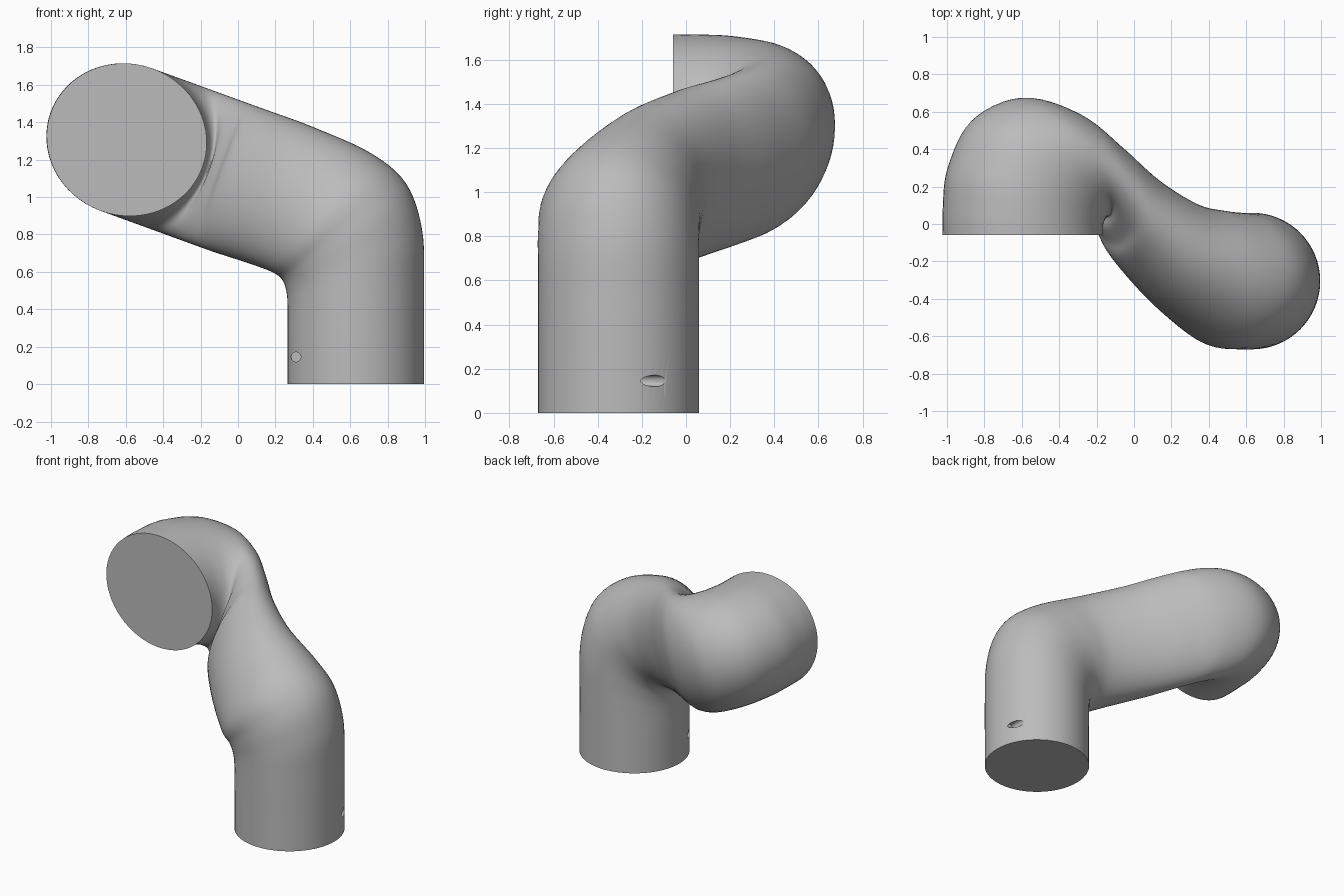
import bpy, bmesh, math
from mathutils import Vector

if "Cube" in bpy.data.objects:
    bpy.data.objects.remove(bpy.data.objects["Cube"], do_unlink=True)

SIDES, STEPS = 64, 6
PIPE_X, PIPE_Y, PIPE_R, SEAM = 0.63, -0.305, 0.365, 0.28

grey = bpy.data.materials.new("plain grey")
grey.diffuse_color = (0.5, 0.5, 0.5, 1)
grey.use_nodes = True
grey.node_tree.nodes["Principled BSDF"].inputs["Base Color"].default_value = (0.5, 0.5, 0.5, 1)


def finish(name, bm):
    bmesh.ops.recalc_face_normals(bm, faces=bm.faces)
    mesh = bpy.data.meshes.new(name)
    bm.to_mesh(mesh)
    bm.free()
    obj = bpy.data.objects.new(name, mesh)
    bpy.context.collection.objects.link(obj)
    mesh.materials.append(grey)
    return obj


def select(obj):
    bpy.ops.object.select_all(action='DESELECT')
    obj.select_set(True)
    bpy.context.view_layer.objects.active = obj


def smooth(obj):
    select(obj)
    bpy.ops.object.shade_smooth_by_angle(angle=math.radians(40))


def loft(name, rings):
    """Skin capped elliptical rings given as (centre, half axis a, half axis b)."""
    bm = bmesh.new()
    loops = []
    for c, a, b in rings:
        angles = [2 * math.pi * i / SIDES for i in range(SIDES)]
        loops.append([bm.verts.new(c + a * math.cos(t) + b * math.sin(t)) for t in angles])
    for p, q in zip(loops, loops[1:]):
        for i in range(SIDES):
            j = (i + 1) % SIDES
            bm.faces.new((p[i], p[j], q[j], q[i]))
    bm.faces.new(loops[0])
    bm.faces.new(loops[-1])
    return finish(name, bm)


def elbow_ring(outer, inner, y, bx, by):
    """Ring from its outer and inner (x, z) points, centre y and sideways axis."""
    o, i = Vector((outer[0], y, outer[1])), Vector((inner[0], y, inner[1]))
    return (o + i) / 2, (o - i) / 2, Vector((bx, by, -0.364 * bx))


def bend_ring(outer, inner, r=0.405):
    """Ring on the sloping plane of the upper bend from its plan (x, y) points."""
    o, i = (Vector((x, y, 1.09 - 0.364 * x)) for x, y in (outer, inner))
    return (o + i) / 2, Vector((0.342, 0, 0.94)) * r, (i - o) / 2


def spline(p0, p1, p2, p3, t):
    return 0.5 * (2 * p1 + (p2 - p0) * t + (2 * p0 - 5 * p1 + 4 * p2 - p3) * t * t
                  + (3 * p1 - p0 - 3 * p2 + p3) * t ** 3)


# Double-bent pipe
keys = [
    elbow_ring((0.995, SEAM), (0.265, SEAM), PIPE_Y, 0, -PIPE_R),
    elbow_ring((0.995, 0.52), (0.265, 0.42), PIPE_Y, 0, -PIPE_R),
    elbow_ring((0.985, 0.82), (0.258, 0.50), PIPE_Y, 0, -PIPE_R),
    elbow_ring((0.90, 1.07), (0.235, 0.56), PIPE_Y, 0, -PIPE_R),
    elbow_ring((0.71, 1.235), (0.18, 0.60), -0.285, -0.015, -0.357),
    elbow_ring((0.40, 1.375), (0.06, 0.645), -0.165, -0.08, -0.275),
    elbow_ring((0.155, 1.465), (-0.125, 0.705), 0.02, -0.08, -0.225),
    bend_ring((-0.12, 0.435), (-0.11, -0.10)),
    bend_ring((-0.33, 0.60), (-0.15, -0.02)),
    bend_ring((-0.60, 0.675), (-0.155, 0.03)),
    bend_ring((-0.85, 0.555), (-0.165, 0.035)),
    bend_ring((-0.975, 0.30), (-0.18, 0.015)),
    bend_ring((-1.0, 0.08), (-0.19, -0.02)),
    bend_ring((-1.0, -0.06), (-0.19, -0.06)),
]
rings = []
for k in range(len(keys) - 1):
    quad = [keys[min(max(k + d, 0), len(keys) - 1)] for d in (-1, 0, 1, 2)]
    for s in range(STEPS):
        rings.append([spline(*parts, s / STEPS) for parts in zip(*quad)])
rings.append(keys[-1])
smooth(loft("bent_pipe", rings))

# Straight collar at the foot
ax, ay = Vector((PIPE_R, 0, 0)), Vector((0, PIPE_R, 0))
collar = loft("base_collar", [(Vector((PIPE_X, PIPE_Y, z)), ax, ay) for z in (0, SEAM)])

# Two small pin holes drilled along y into the collar
for x, y in ((0.31, -0.50), (0.955, -0.11)):
    centre = Vector((x, y, 0.145))
    cutter = loft("hole_cutter", [(centre + Vector((0, d, 0)), Vector((0.026, 0, 0)),
                                   Vector((0, 0, 0.026))) for d in (-0.1, 0.1)])
    cutter.hide_render = True
    mod = collar.modifiers.new("pin_hole", 'BOOLEAN')
    mod.operation, mod.solver, mod.object = 'DIFFERENCE', 'EXACT', cutter
    select(collar)
    bpy.ops.object.modifier_apply(modifier=mod.name)
    bpy.data.objects.remove(cutter, do_unlink=True)
smooth(collar)
